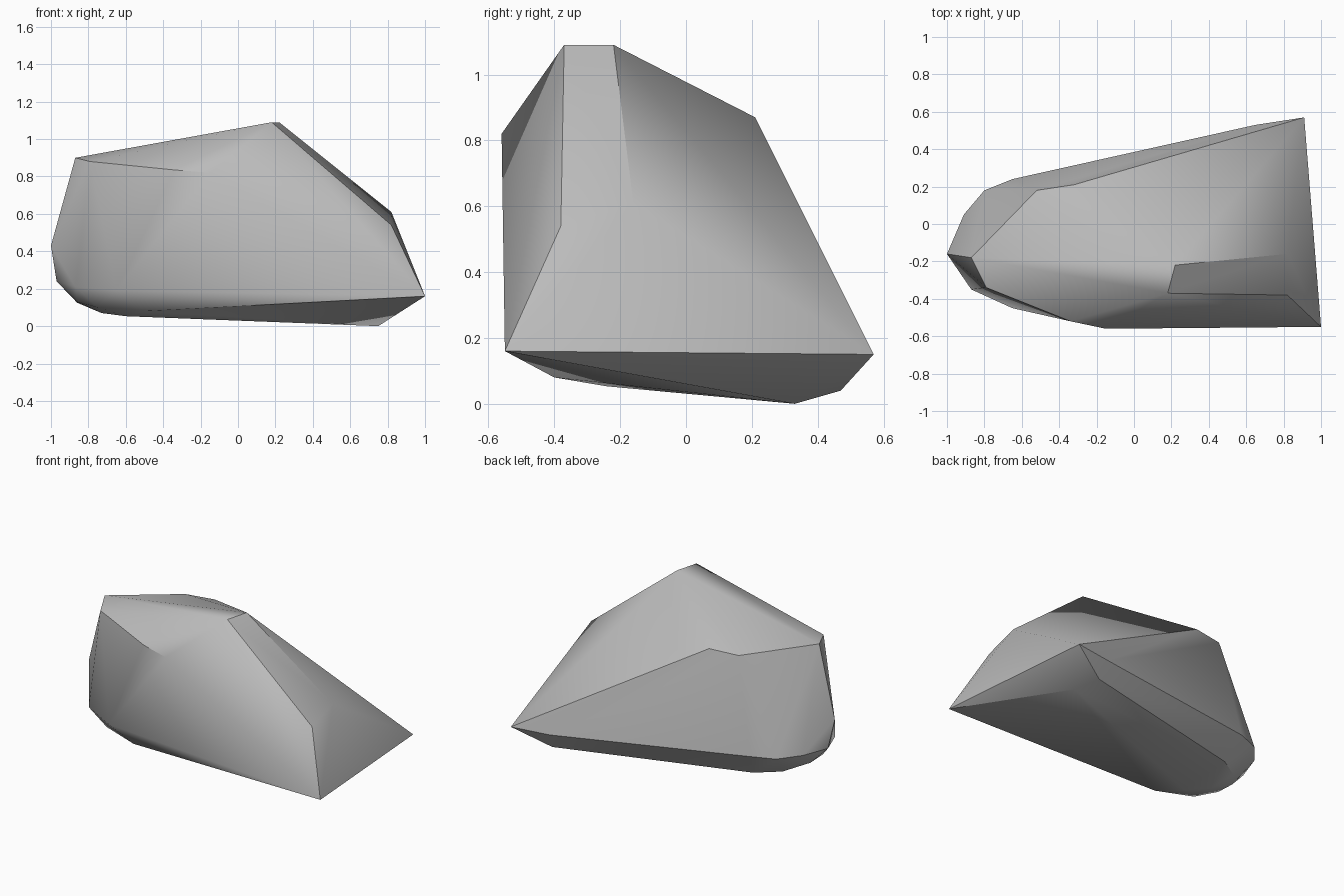
import bpy, bmesh, math
from mathutils import Vector

cube = bpy.data.objects.get("Cube")
if cube:
    bpy.data.objects.remove(cube, do_unlink=True)

# Main corners of the boulder
corners = {
    "peak_front": (0.18, -0.37, 1.09), "peak_back": (0.22, -0.22, 1.09),
    "shoulder_back": (0.82, -0.16, 0.61), "shoulder_front": (0.82, -0.38, 0.54),
    "toe_front": (1.0, -0.55, 0.16), "toe_back": (0.91, 0.57, 0.15),
    "brow_back": (-0.87, -0.18, 0.90), "brow_front": (-0.79, -0.34, 0.88),
    "front_bulge": (-0.15, -0.56, 0.82), "front_rim": (-0.34, -0.52, 0.835),
    "back_rim": (-0.32, 0.21, 0.87), "back_brow": (-0.52, 0.18, 0.865),
    "nose": (-1.0, -0.16, 0.43),
}
# Chipped ring above the underside
ring = [(-0.97, -0.13, 0.24), (-0.91, 0.05, 0.245), (-0.80, 0.18, 0.24),
        (-0.65, 0.24, 0.24), (0.65, 0.53, 0.15), (-0.87, -0.35, 0.21),
        (-0.65, -0.45, 0.19)]
# Underside outline
base = [(0.75, 0.33, 0.0), (0.67, 0.47, 0.04), (-0.60, 0.14, 0.08),
        (-0.75, 0.04, 0.09), (-0.86, -0.10, 0.125), (-0.86, -0.23, 0.13),
        (-0.75, -0.33, 0.10), (-0.73, -0.15, 0.07), (-0.60, -0.24, 0.053),
        (-0.50, -0.40, 0.08)]

# Wrap the corners in a convex shell
bm = bmesh.new()
for co in list(corners.values()) + ring + base:
    bm.verts.new(co)
bmesh.ops.convex_hull(bm, input=bm.verts[:])
bmesh.ops.delete(bm, geom=[v for v in bm.verts if not v.link_faces], context='VERTS')
bmesh.ops.recalc_face_normals(bm, faces=bm.faces[:])

# Smooth facets, with hard creases at the steeper edges
limit = math.radians(33)
for f in bm.faces:
    f.smooth = True
for e in bm.edges:
    e.smooth = e.calc_face_angle(0) < limit


def set_crease(a, b, smooth):
    ends = [Vector(corners[a]), Vector(corners[b])]
    for e in bm.edges:
        if all(min((v.co - p).length for p in ends) < 0.001 for v in e.verts):
            e.smooth = smooth


for a, b in [("peak_front", "shoulder_front"), ("peak_back", "shoulder_back"),
             ("shoulder_front", "toe_front"), ("toe_back", "back_rim"),
             ("front_rim", "brow_front"), ("front_rim", "front_bulge"),
             ("back_rim", "back_brow"), ("back_brow", "brow_back")]:
    set_crease(a, b, False)
for a, b in [("shoulder_back", "toe_back"), ("peak_front", "front_bulge"),
             ("peak_front", "brow_front"), ("front_bulge", "toe_front")]:
    set_crease(a, b, True)

mesh = bpy.data.meshes.new("boulder")
bm.to_mesh(mesh)
bm.free()
boulder = bpy.data.objects.new("boulder", mesh)
bpy.context.collection.objects.link(boulder)

# Stone colour
stone = bpy.data.materials.new("grey_stone")
stone.use_nodes = True
grey = (0.5, 0.5, 0.5, 1.0)
stone.diffuse_color = grey
shader = next(n for n in stone.node_tree.nodes if n.type == 'BSDF_PRINCIPLED')
shader.inputs["Base Color"].default_value = grey
mesh.materials.append(stone)
